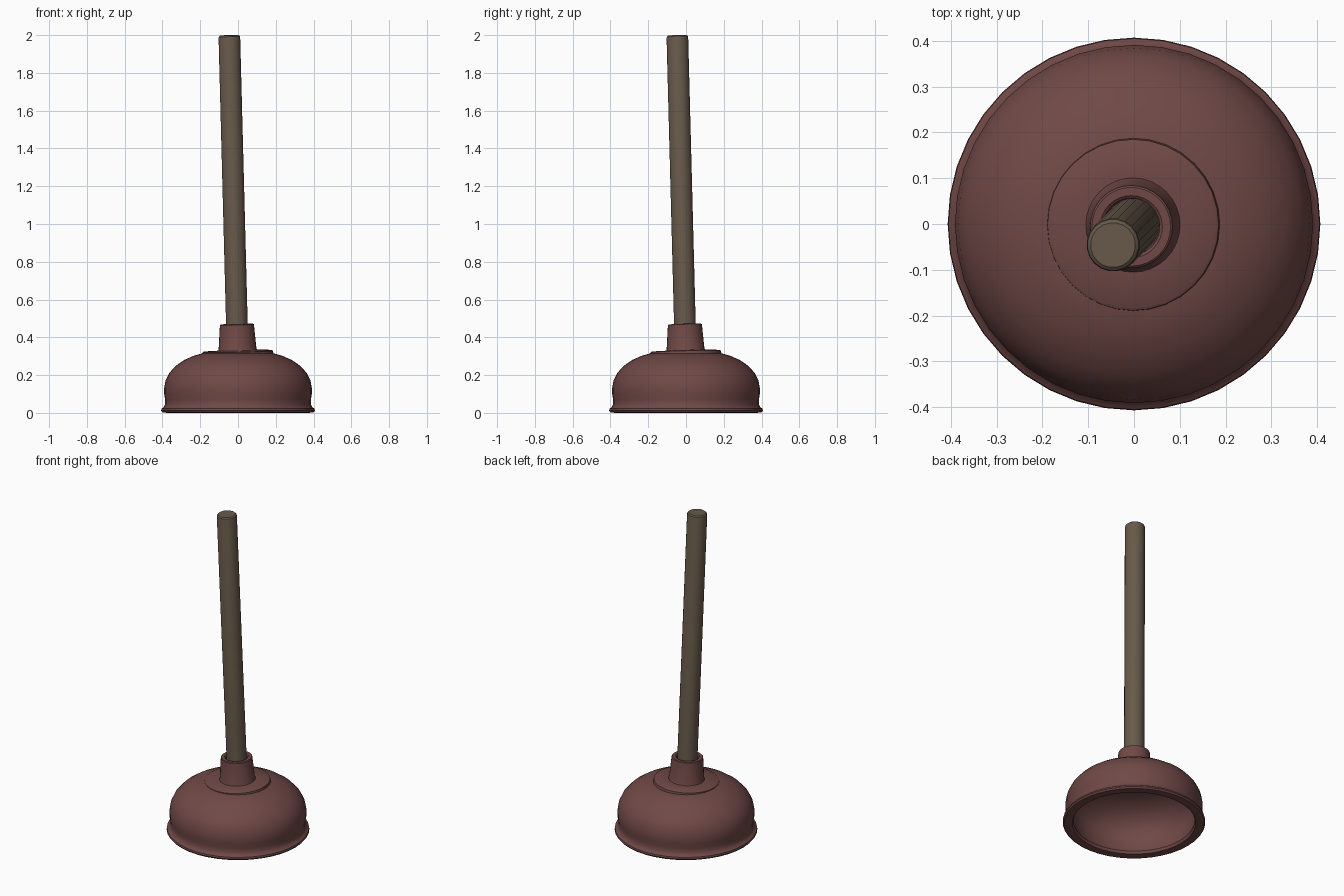
import bpy
import bmesh
import math
from mathutils import Matrix, Vector

default = bpy.data.objects.get("Cube")
if default:
    bpy.data.objects.remove(default, do_unlink=True)


def make_material(name, colour):
    mat = bpy.data.materials.new(name)
    mat.use_nodes = True
    mat.diffuse_color = colour
    bsdf = next(n for n in mat.node_tree.nodes if n.type == "BSDF_PRINCIPLED")
    bsdf.inputs["Base Color"].default_value = colour
    bsdf.inputs["Roughness"].default_value = 0.7
    return mat


def lathe(name, profile, sides, mat, matrix=Matrix(), angle=35):
    """Spin (radius, height) points round z; a zero radius closes on the axis."""
    bm = bmesh.new()
    verts = [bm.verts.new((r, 0, z)) for r, z in profile]
    edges = [bm.edges.new(pair) for pair in zip(verts, verts[1:])]
    bmesh.ops.spin(bm, geom=verts + edges, axis=(0, 0, 1), cent=(0, 0, 0),
                   angle=math.tau, steps=sides, use_duplicate=False)
    bmesh.ops.remove_doubles(bm, verts=bm.verts, dist=0.0005)
    bmesh.ops.recalc_face_normals(bm, faces=bm.faces)
    mesh = bpy.data.meshes.new(name)
    bm.to_mesh(mesh)
    bm.free()
    mesh.materials.append(mat)
    obj = bpy.data.objects.new(name, mesh)
    bpy.context.collection.objects.link(obj)
    obj.matrix_world = matrix
    bpy.ops.object.select_all(action="DESELECT")
    obj.select_set(True)
    bpy.context.view_layer.objects.active = obj
    bpy.ops.object.shade_smooth_by_angle(angle=math.radians(angle))
    return obj


rubber = make_material("dull red rubber", (0.16, 0.066, 0.062, 1))
wood = make_material("aged brown wood", (0.137, 0.102, 0.07, 1))

# Hollow rubber cup: outer wall up to the crown, then back down the inside
outer = [(0.375, 0.0), (0.4, 0.003), (0.407, 0.012), (0.405, 0.022),
         (0.393, 0.03), (0.386, 0.045), (0.386, 0.07), (0.391, 0.1),
         (0.391, 0.13), (0.384, 0.17), (0.365, 0.21), (0.33, 0.249),
         (0.285, 0.28), (0.235, 0.302), (0.19, 0.315), (0, 0.32)]
inner = [(0, 0.295), (0.18, 0.288), (0.27, 0.258), (0.33, 0.212),
         (0.36, 0.16), (0.366, 0.11), (0.356, 0.06), (0.345, 0.02),
         (0.352, 0.004), (0.375, 0.0)]
lathe("rubber_cup", outer + inner, 40, rubber)

# Collar and handle share one leaning axis
base = Vector((-0.002, -0.002, 0.32))
top = Vector((-0.046, -0.046, 2.0))
lean = (top - base).to_track_quat("Z", "Y").to_matrix().to_4x4()
axis = Matrix.Translation(base) @ lean
length = (top - base).length

# Raised disc on the crown, with the tapered socket around the handle
collar = [(0.19, -0.015), (0.187, 0.004), (0.181, 0.008), (0.103, 0.011),
          (0.1, 0.02), (0.09, 0.147), (0.086, 0.15), (0.068, 0.15),
          (0.062, 0.145), (0.058, 0.03)]
lathe("handle_socket", collar, 32, rubber, axis)

# Round wooden handle with softened end
handle = [(0, 0.0), (0.058, 0.0), (0.058, length - 0.016),
          (0.056, length - 0.007), (0.049, length - 0.001), (0, length - 0.001)]
lathe("wooden_handle", handle, 20, wood, axis)
